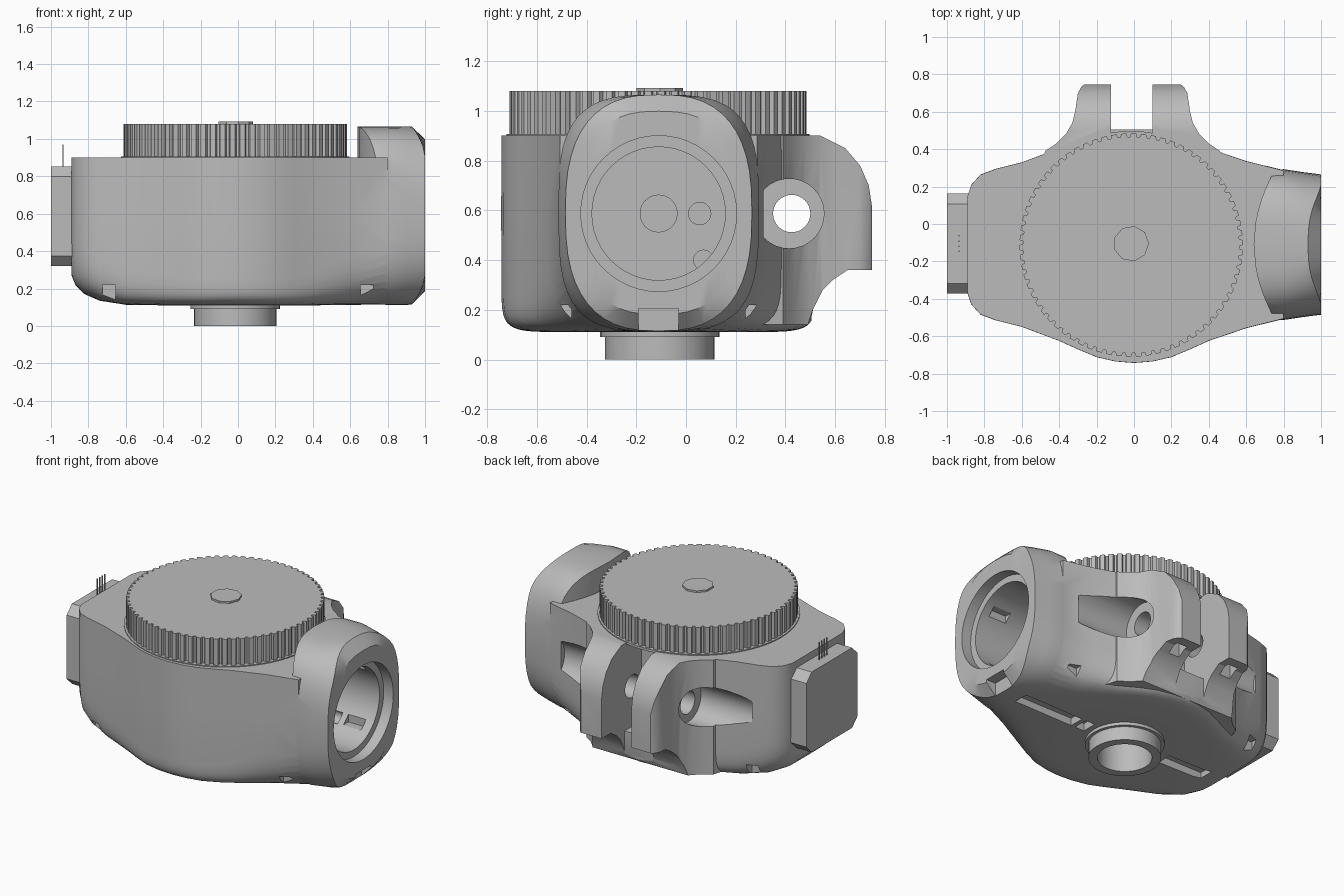
import bpy, bmesh, math
from mathutils import Matrix, Vector

cube = bpy.data.objects.get("Cube")
if cube:
    bpy.data.objects.remove(cube)

grey = bpy.data.materials.new("plain_grey")
grey.use_nodes = True
grey.diffuse_color = (0.5, 0.5, 0.5, 1)
grey.node_tree.nodes["Principled BSDF"].inputs["Base Color"].default_value = (0.5, 0.5, 0.5, 1)

YC, ZC = -0.11, 0.59      # centre line of the housing
HALF = 0.475              # half height of the round end


def finish(bm, name):
    bmesh.ops.recalc_face_normals(bm, faces=bm.faces)
    mesh = bpy.data.meshes.new(name)
    bm.to_mesh(mesh)
    bm.free()
    mesh.materials.append(grey)
    ob = bpy.data.objects.new(name, mesh)
    bpy.context.collection.objects.link(ob)
    return ob


def prism(name, pts, axis, lo, hi):
    """Extrude a 2D outline along axis; outline is (y,z) for X, (x,y) for Z."""
    put = (lambda p, h: (h, p[0], p[1])) if axis == "X" else (lambda p, h: (p[0], p[1], h))
    bm = bmesh.new()
    a = [bm.verts.new(put(p, lo)) for p in pts]
    b = [bm.verts.new(put(p, hi)) for p in pts]
    bm.faces.new(a)
    bm.faces.new(b)
    for i in range(len(pts)):
        j = (i + 1) % len(pts)
        bm.faces.new((a[i], a[j], b[j], b[i]))
    return finish(bm, name)


def disc(name, centre, r, axis, lo, hi, n=40):
    pts = [(centre[0] + r * math.cos(math.tau * i / n),
            centre[1] + r * math.sin(math.tau * i / n)) for i in range(n)]
    return prism(name, pts, axis, lo, hi)


def box(name, x0, x1, y0, y1, z0, z1):
    return prism(name, [(x0, y0), (x1, y0), (x1, y1), (x0, y1)], "Z", z0, z1)


def activate(ob):
    bpy.ops.object.select_all(action="DESELECT")
    ob.select_set(True)
    bpy.context.view_layer.objects.active = ob


def combine(ob, other, operation):
    mod = ob.modifiers.new("combine", "BOOLEAN")
    mod.operation, mod.solver, mod.object = operation, "EXACT", other
    activate(ob)
    bpy.ops.object.modifier_apply(modifier=mod.name)
    bpy.data.objects.remove(other)


def smooth(ob, degrees=30):
    activate(ob)
    bpy.ops.object.shade_smooth_by_angle(angle=math.radians(degrees))


N = 48


def section(w, n, zb, flat_top=None):
    """Rounded-square section as (side offset, z) points."""
    pts = []
    for k in range(N):
        t = math.tau * k / N
        c, s = round(math.cos(t), 6), round(math.sin(t), 6)
        dy = w * math.copysign(abs(c) ** (2 / n), c)
        e = abs(s) ** (2 / n)
        if s > 0:
            z = flat_top or ZC + HALF * e
        else:
            z = ZC - (ZC - zb) * e
        pts.append((dy, z))
    return pts


def loft(name, rings):
    bm = bmesh.new()
    rows = [[bm.verts.new(p) for p in ring] for ring in rings]
    for a, b in zip(rows, rows[1:]):
        for k in range(N):
            j = (k + 1) % N
            bm.faces.new((a[k], a[j], b[j], b[k]))
    # caps made of strips from upper to lower edge
    for row in (rows[0], rows[-1]):
        for k in range(N // 2):
            quad = [row[k], row[k + 1], row[N - k - 1], row[(N - k) % N]]
            bm.faces.new(list(dict.fromkeys(quad)))
    return finish(bm, name)


# Main housing: x, half width, squareness, bottom height
stations = [(-.89, .26, 5, .27), (-.87, .32, 5, .22), (-.82, .375, 5, .17),
            (-.74, .405, 6, .135), (-.6, .44, 8, .113), (-.4, .515, 10, .11),
            (-.3, .56, 11, .11), (-.2, .602, 12, .11), (-.1, .625, 12, .11),
            (0, .633, 12, .11), (.1, .625, 12, .11), (.2, .602, 12, .11),
            (.3, .56, 11, .11), (.4, .515, 9, .11), (.6, .447, 5, .112), (.8, .398, 3.2, .115)]
housing = loft("housing", [[(x, YC + dy, z) for dy, z in section(w, n, zb, .9)]
                           for x, w, n, zb in stations])

# Round socket end, bulging towards the dial and eased at the rim
rings = [[(.64 + .1 * (dy / .375) ** 2, YC + dy, z) for dy, z in section(.4, 3.3, .115)],
         [(.8, YC + dy, z) for dy, z in section(.403, 3.3, .112)],
         [(.9, YC + dy, z) for dy, z in section(.388, 2.9, .112)]]
rim = section(.375, 2.6, .115)
rings.append([(1 - .07 * max(0, (abs(z - ZC) - .3) / .175) ** 2, YC + dy, z) for dy, z in rim])
rings.append([(1, YC + dy * .88, ZC + (z - ZC) * .86) for dy, z in rim])
combine(housing, loft("socket_end", rings), "UNION")

# Clamp ears: side profile crossed with a flared plan
ears = prism("clamp_ears", [(.2, .9), (.54, .9), (.64, .85), (.7, .78), (.735, .7), (.747, .62),
                            (.747, .36), (.65, .36), (.59, .32), (.55, .28), (.51, .2),
                            (.49, .14), (.2, .14)], "X", -.6, .6)
flare = [(.5, .25), (.46, .39), (.4, .43), (.35, .48), (.315, .54), (.3, .6),
         (.285, .7), (.265, .735), (.23, .76)]
plan = flare + [(-x - .015, y) for x, y in reversed(flare)]
combine(ears, prism("ear_plan", plan, "Z", 0, 1), "INTERSECT")
combine(housing, ears, "UNION")

# Bottom boss
combine(housing, disc("boss_collar", (-.015, -.105), .24, "Z", .09, .2), "UNION")
combine(housing, disc("bottom_boss", (-.015, -.105), .22, "Z", 0, .2), "UNION")

# Openings
BORE = (YC, .587)
cutters = [
    disc("boss_hole", (-.015, -.105), .165, "Z", -.1, .3),
    disc("socket_step", BORE, .313, "X", .93, 1.2, 48),
    disc("socket_bore", BORE, .268, "X", .6, 1.2, 48),
    box("socket_notch", .74, .87, YC - .212, YC + .212, .372, .8),
    disc("socket_port", (.055, .587), .045, "X", .5, .7, 20),
    disc("socket_port_low", (.07, .4), .04, "X", .5, .7, 20),
    box("ear_gap", -.122, .098, .33, .9, .32, 1),
    box("ear_gap_low", -.122, .098, .505, .9, .05, .5),
    disc("clamp_hole", (.425, .587), .075, "X", -.7, .7, 32),
    disc("clamp_recess_left", (.415, .587), .14, "X", .29, .7, 32),
    disc("clamp_recess_right", (.415, .587), .13, "X", -.7, -.31, 32),
    box("slot_left", .36, .8, YC - .05, YC + .05, .05, .16),
    box("slot_mid", .26, .33, YC - .05, YC + .05, .05, .16),
    box("slot_right", -.66, -.33, YC - .05, YC + .05, .05, .16),
    box("rim_notch", .93, 1.1, YC - .08, YC + .08, .05, .205),
]
# Small fastener pockets near the lower corners and under the ears
for x in (-.69, .69):
    for side in (-1, 1):
        y = YC + side * .41
        cutters.append(box("corner_pocket", x - .035, x + .035, y - .06, y + .06, .05, .22))
for x in (-.21, .19):
    cutters.append(box("ear_pocket", x - .04, x + .04, .6, .68, .2, .42))
for c in cutters:
    c.hide_render = True
    combine(housing, c, "DIFFERENCE")
smooth(housing, 28)

# Hub on the socket floor
smooth(disc("socket_hub", BORE, .076, "X", .58, .62, 32))

# Knurled dial: flat teeth with narrow grooves
TEETH = 70
DIAL = (-.015, -.1125)
outline = []
for i in range(TEETH):
    for part, r in ((0, .597), (.5, .597), (.62, .578), (.88, .578)):
        a = math.tau * (i + part) / TEETH
        outline.append((DIAL[0] + r * math.cos(a), DIAL[1] + r * math.sin(a)))
prism("dial", outline, "Z", .904, 1.08)
disc("dial_seat", DIAL, .61, "Z", .89, .906, 64)
disc("dial_bolt", (-.015, -.105), .095, "Z", 1.06, 1.092, 9)

# Connector block with clipped corners, and its pins
y0, y1, z0, z1, c = -.372, .163, .32, .853, .055
prism("connector_block", [(y0 + c, z0), (y1 - c, z0), (y1, z0 + c), (y1, z1 - c),
                          (y1 - c, z1), (y0 + c, z1), (y0, z1 - c), (y0, z0 + c)], "X", -1, -.86)
for i in range(4):
    y = -.145 + i * .027
    box("connector_pin", -.938, -.932, y - .004, y + .004, .84, .97)
